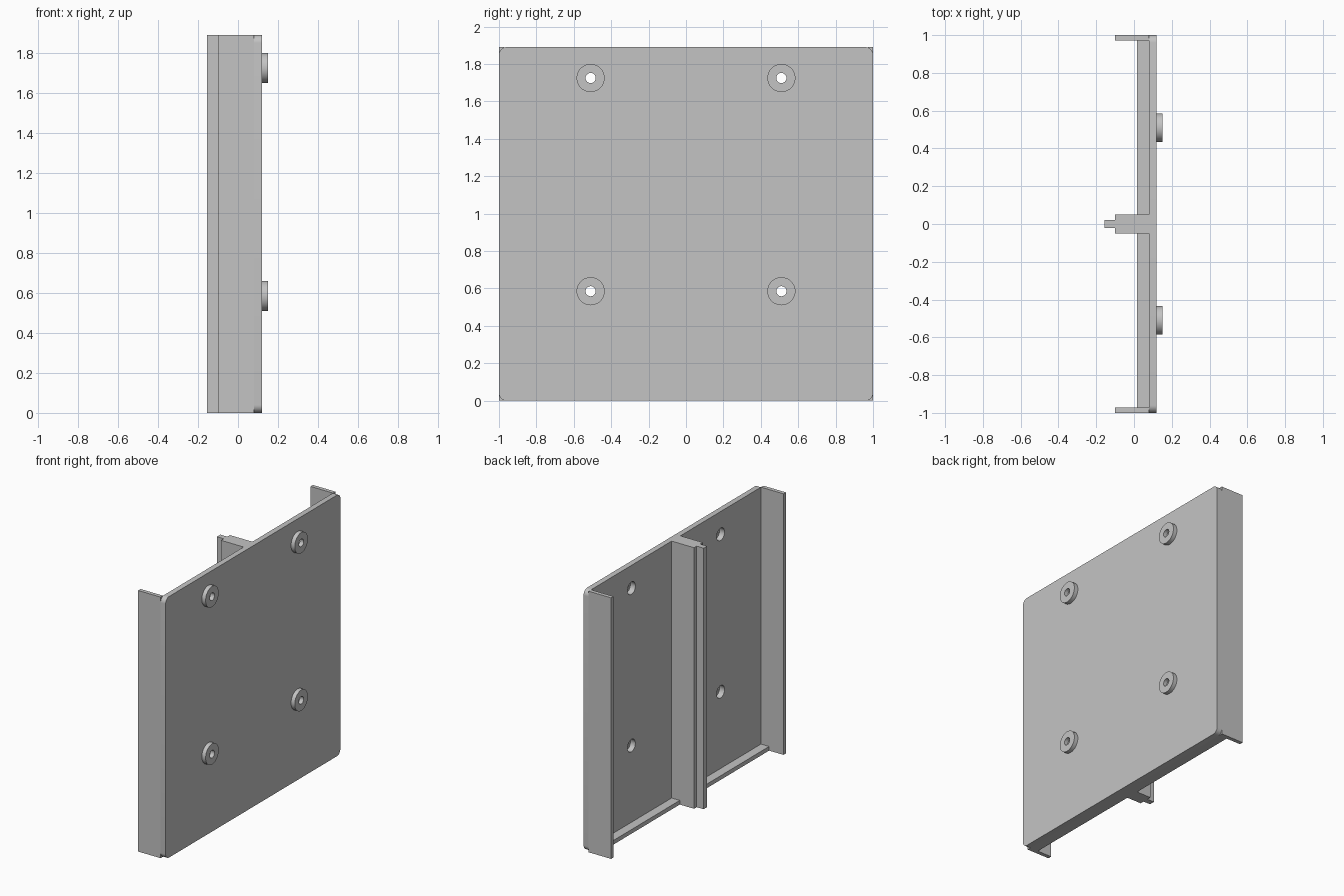
import bpy
import bmesh
import math
from mathutils import Matrix, Vector

HEIGHT = 1.89
BACK, FACE = 0.08, 0.12          # rear and outer faces of the panel
HOLES = [(y, z) for y in (-0.51, 0.51) for z in (0.585, 1.725)]

default = bpy.data.objects.get("Cube")
if default:
    bpy.data.objects.remove(default, do_unlink=True)

grey = bpy.data.materials.new("light grey")
grey.use_nodes = True
grey.diffuse_color = (0.55, 0.55, 0.55, 1)
grey.node_tree.nodes["Principled BSDF"].inputs["Base Color"].default_value = grey.diffuse_color


def finish(name, bm):
    bmesh.ops.recalc_face_normals(bm, faces=bm.faces)
    mesh = bpy.data.meshes.new(name)
    bm.to_mesh(mesh)
    bm.free()
    mesh.materials.append(grey)
    obj = bpy.data.objects.new(name, mesh)
    bpy.context.collection.objects.link(obj)
    return obj


def box_mesh(x, y, z):
    bm = bmesh.new()
    bmesh.ops.create_cube(bm, size=1)
    for v in bm.verts:
        v.co = [lo if c < 0 else hi for c, (lo, hi) in zip(v.co, (x, y, z))]
    return bm


def smooth(obj):
    bpy.ops.object.select_all(action="DESELECT")
    obj.select_set(True)
    bpy.context.view_layer.objects.active = obj
    bpy.ops.object.shade_smooth_by_angle(angle=math.radians(30))


# Panel with rounded corners
bm = box_mesh((BACK, FACE), (-1, 1), (0, HEIGHT))
corners = [e for e in bm.edges if abs(e.verts[0].co.x - e.verts[1].co.x) > 0.01]
bmesh.ops.bevel(bm, geom=corners, offset=0.04, segments=8, profile=0.5, affect="EDGES")
panel = finish("panel", bm)

# Counterbores through the panel
bm = bmesh.new()
for y, z in HOLES:
    place = Matrix.Translation((FACE - 0.02, y, z)) @ Matrix.Rotation(math.pi / 2, 4, "Y")
    bmesh.ops.create_cone(bm, cap_ends=True, segments=40, radius1=0.045, radius2=0.045,
                          depth=0.1, matrix=place)
cutter = finish("hole_cutter", bm)
cutter.hide_render = True
cut = panel.modifiers.new("holes", "BOOLEAN")
cut.operation, cut.solver, cut.object = "DIFFERENCE", "EXACT", cutter
bpy.context.view_layer.objects.active = panel
bpy.ops.object.modifier_apply(modifier=cut.name)
bpy.data.objects.remove(cutter, do_unlink=True)
smooth(panel)

# Ring bosses with a narrow bore, lathed about the x axis
for i, (y, z) in enumerate(HOLES):
    bm = bmesh.new()
    section = [(FACE, 0.027), (FACE, 0.075), (0.15, 0.075), (0.15, 0.027)]
    verts = [bm.verts.new((x, y, z + r)) for x, r in section]
    edges = [bm.edges.new((verts[k], verts[k - 1])) for k in range(4)]
    bmesh.ops.spin(bm, geom=verts + edges, cent=Vector((0, y, z)), axis=Vector((1, 0, 0)),
                   angle=2 * math.pi, steps=40)
    bmesh.ops.remove_doubles(bm, verts=bm.verts, dist=0.0001)
    smooth(finish(f"ring_boss_{i + 1}", bm))

# Side flanges and the ledge between them
for name, y in (("back_flange", (0.972, 1)), ("front_flange", (-1, -0.972))):
    finish(name, box_mesh((-0.1, BACK), y, (0, HEIGHT)))
finish("bottom_ledge", box_mesh((0.015, BACK), (-0.972, 0.972), (0, 0.03)))

# Central rib with a narrower tongue, one extruded section
half = [(BACK, 0.05), (-0.1, 0.05), (-0.1, 0.02), (-0.155, 0.02)]
section = half + [(x, -y) for x, y in reversed(half)]
bm = bmesh.new()
base = bm.faces.new([bm.verts.new((x, y, 0)) for x, y in section])
top = bmesh.ops.extrude_face_region(bm, geom=[base], use_keep_orig=True)["geom"]
bmesh.ops.translate(bm, vec=(0, 0, HEIGHT),
                    verts=[g for g in top if isinstance(g, bmesh.types.BMVert)])
finish("centre_rib", bm)
